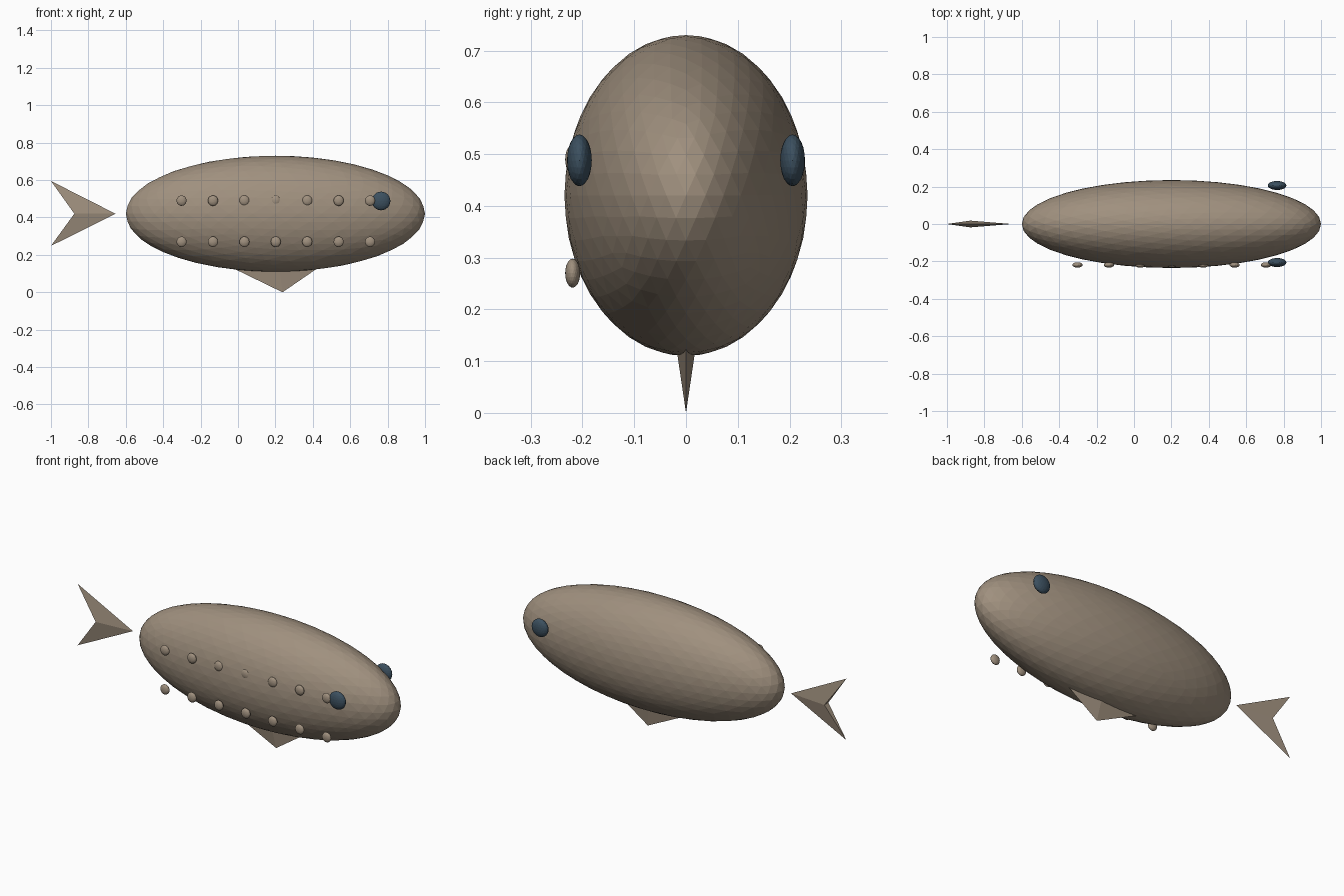
import bpy
import bmesh

cube = bpy.data.objects.get("Cube")
if cube:
    bpy.data.objects.remove(cube, do_unlink=True)


def make_material(name, rgb):
    mat = bpy.data.materials.new(name)
    mat.use_nodes = True
    color = (*rgb, 1.0)
    mat.diffuse_color = color
    mat.node_tree.nodes["Principled BSDF"].inputs["Base Color"].default_value = color
    return mat


skin = make_material("taupe skin", (0.35, 0.28, 0.21))
dark = make_material("dark slate blue", (0.045, 0.08, 0.115))


def add_object(name, bm, mat):
    bmesh.ops.recalc_face_normals(bm, faces=bm.faces)
    mesh = bpy.data.meshes.new(name)
    bm.to_mesh(mesh)
    bm.free()
    mesh.materials.append(mat)
    obj = bpy.data.objects.new(name, mesh)
    bpy.context.collection.objects.link(obj)
    return obj


def ellipsoid(name, center, radii, detail, mat):
    bm = bmesh.new()
    bmesh.ops.create_icosphere(bm, subdivisions=detail, radius=1)
    bmesh.ops.scale(bm, vec=radii, verts=bm.verts)
    bmesh.ops.translate(bm, vec=center, verts=bm.verts)
    return add_object(name, bm, mat)


def faceted(name, points, faces, mat):
    bm = bmesh.new()
    verts = [bm.verts.new(p) for p in points]
    for face in faces:
        bm.faces.new([verts[i] for i in face])
    return add_object(name, bm, mat)


# Long faceted body
ellipsoid("body", (0.2, 0, 0.42), (0.8, 0.235, 0.31), 4, skin)

# Eyes on both sides
for side, y in (("right", -0.206), ("left", 0.206)):
    ellipsoid(side + "_eye", (0.765, y, 0.488), (0.05, 0.024, 0.05), 3, dark)

# Two rows of bumps on the right flank only
for row, z in (("upper", 0.49), ("lower", 0.27)):
    for i in range(7):
        ellipsoid(f"{row}_bump_{i + 1}", (-0.302 + i * 0.168, -0.219, z),
                  (0.027, 0.0145, 0.028), 3, skin)

# Forked tail: root, two tips and a thick notch edge
tail_points = [(-0.655, 0, 0.42), (-1, 0, 0.595), (-1, 0, 0.248),
               (-0.875, -0.018, 0.42), (-0.875, 0.018, 0.42)]
faceted("tail_fin", tail_points,
        [(0, 1, 3), (0, 3, 2), (0, 4, 1), (0, 2, 4), (1, 4, 3), (2, 3, 4)], skin)

# Belly fin: slim diamond base sunk into the body, pointing down
fin_points = [(-0.04, 0, 0.135), (0.22, -0.02, 0.135), (0.435, 0, 0.135),
              (0.22, 0.02, 0.135), (0.238, 0, 0)]
faceted("belly_fin", fin_points,
        [(0, 1, 4), (1, 2, 4), (2, 3, 4), (3, 0, 4), (0, 3, 2, 1)], skin)
